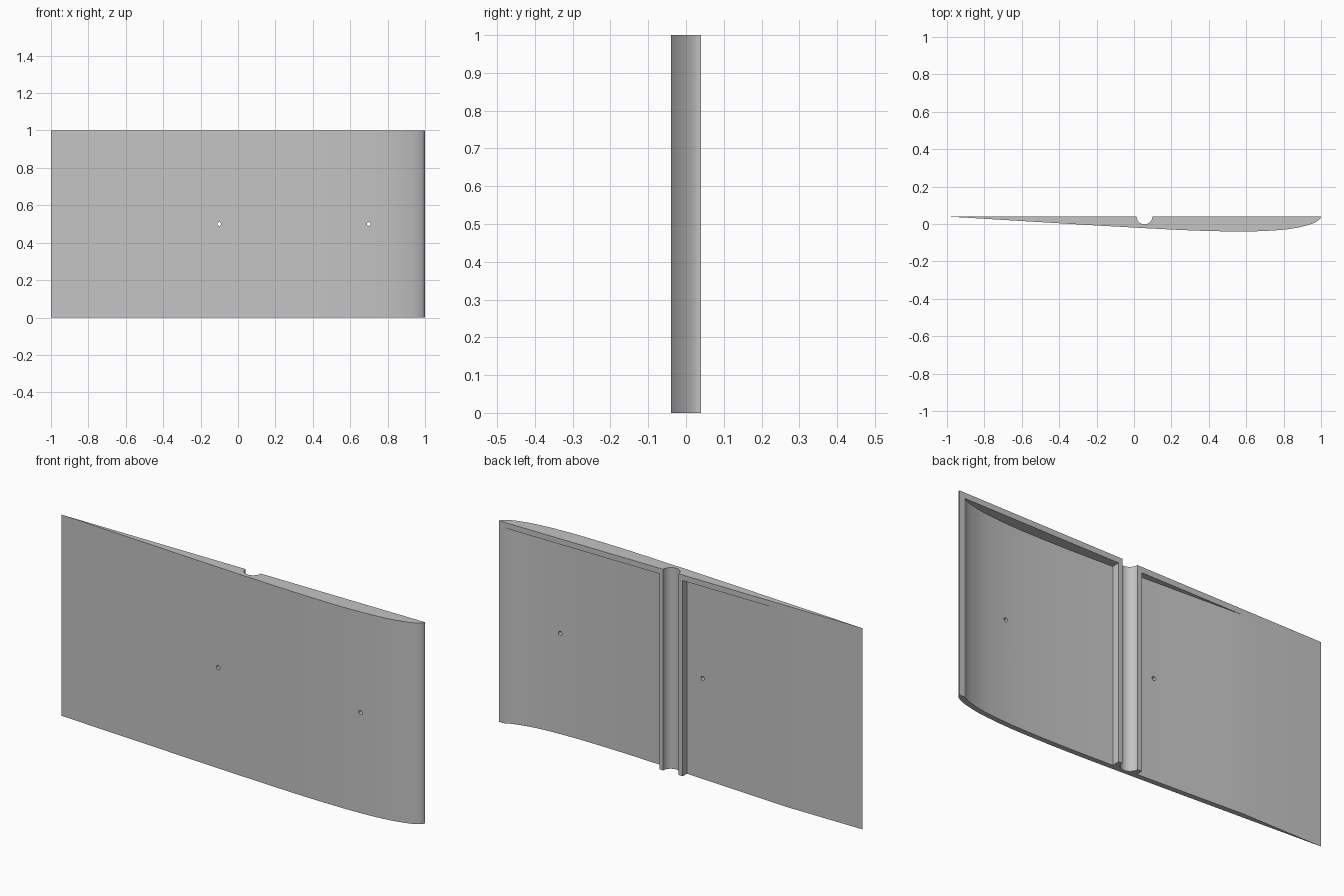
import bpy, bmesh, math
from mathutils import Vector

cube = bpy.data.objects.get("Cube")
if cube:
    bpy.data.objects.remove(cube, do_unlink=True)

BACK, HEIGHT, SHELL, CAP = 0.04, 1.0, 0.026, 0.028
GROOVE_X, GROOVE_R = 0.056, 0.042

grey = bpy.data.materials.new("light grey")
grey.use_nodes = True
grey.diffuse_color = (0.55, 0.55, 0.55, 1)
grey.node_tree.nodes["Principled BSDF"].inputs["Base Color"].default_value = (0.55, 0.55, 0.55, 1)


def prism(name, outline, z0, z1):
    """Extrude a flat outline straight up."""
    bm = bmesh.new()
    face = bm.faces.new([bm.verts.new((x, y, z0)) for x, y in outline])
    top = bmesh.ops.extrude_face_region(bm, geom=[face])["geom"]
    bmesh.ops.translate(bm, vec=(0, 0, z1 - z0),
                        verts=[v for v in top if isinstance(v, bmesh.types.BMVert)])
    bmesh.ops.recalc_face_normals(bm, faces=bm.faces)
    mesh = bpy.data.meshes.new(name)
    bm.to_mesh(mesh)
    bm.free()
    mesh.materials.append(grey)
    obj = bpy.data.objects.new(name, mesh)
    bpy.context.collection.objects.link(obj)
    return obj


def smooth_path(points, steps):
    """Catmull-Rom curve through the points."""
    pts = [Vector(p) for p in points]
    pts = [2 * pts[0] - pts[1]] + pts + [2 * pts[-1] - pts[-2]]
    path = []
    for a, b, c, d in zip(pts, pts[1:], pts[2:], pts[3:]):
        for i in range(steps):
            t = i / steps
            path.append(0.5 * (2 * b + (c - a) * t + (2 * a - 5 * b + 4 * c - d) * t * t
                               + (3 * b - a - 3 * c + d) * t ** 3))
    return path + [pts[-2]]


# Curved skin from nose to tail: (chord fraction, thickness)
section = [(0, 0), (.003, .013), (.01, .025), (.03, .043), (.075, .064), (.13, .075),
           (.2, .08), (.3, .0775), (.4, .0695), (.5, .059), (.65, .042), (1, 0)]
skin = smooth_path([(1 - 2 * u, BACK - t) for u, t in section], 3)

# Inner wall, parallel to the skin
inner = []
for i, p in enumerate(skin):
    along = skin[min(i + 1, len(skin) - 1)] - skin[max(i - 1, 0)]
    q = p + SHELL * Vector((along.y, -along.x)).normalized()
    if min((q - s).length for s in skin) > 0.97 * SHELL:
        inner.append(q)


def inner_y(x):
    for a, b in zip(inner, inner[1:]):
        if b.x <= x <= a.x:
            return a.y + (b.y - a.y) * (x - a.x) / (b.x - a.x)
    return inner[-1].y


def pocket(name, x0, x1):
    xs = [x0] + [p.x for p in inner if x1 + .001 < p.x < x0 - .001] + [x1]
    outline = [(x, inner_y(x)) for x in xs] + [(x1, BACK + .05), (x0, BACK + .05)]
    return prism(name, outline, -0.1, HEIGHT - CAP)


# Solid section with a half-round spar groove in the flat back
groove = [(GROOVE_X - GROOVE_R * math.cos(a), BACK - GROOVE_R * math.sin(a))
          for a in (math.pi * i / 24 for i in range(25))]
wing = prism("wing_shell", [tuple(p) for p in skin] + groove, 0, HEIGHT)

# Cutters: open-bottomed pockets and two pin holes
cutters = [pocket("nose_pocket", inner[0].x, 0.118),
           pocket("tail_pocket", -0.01, -0.75)]
for x in (-0.1, 0.7):
    hole = prism("pin_hole", [(x + .01 * math.cos(a), .01 * math.sin(a))
                              for a in (math.tau * i / 16 for i in range(16))], -0.2, 0.2)
    hole.rotation_euler.x = math.pi / 2
    hole.location.z = 0.5
    cutters.append(hole)

for c in cutters:
    c.hide_render = True
    mod = wing.modifiers.new(c.name, 'BOOLEAN')
    mod.operation, mod.solver, mod.object = 'DIFFERENCE', 'EXACT', c

# Bake the cuts and drop the cutters
bpy.context.view_layer.update()
baked = bpy.data.meshes.new_from_object(wing.evaluated_get(bpy.context.evaluated_depsgraph_get()))
wing.modifiers.clear()
wing.data = baked
for c in cutters:
    bpy.data.objects.remove(c, do_unlink=True)

# Soft skin with crisp edges
bpy.ops.object.select_all(action='DESELECT')
wing.select_set(True)
bpy.context.view_layer.objects.active = wing
bpy.ops.object.shade_smooth_by_angle(angle=math.radians(20))
